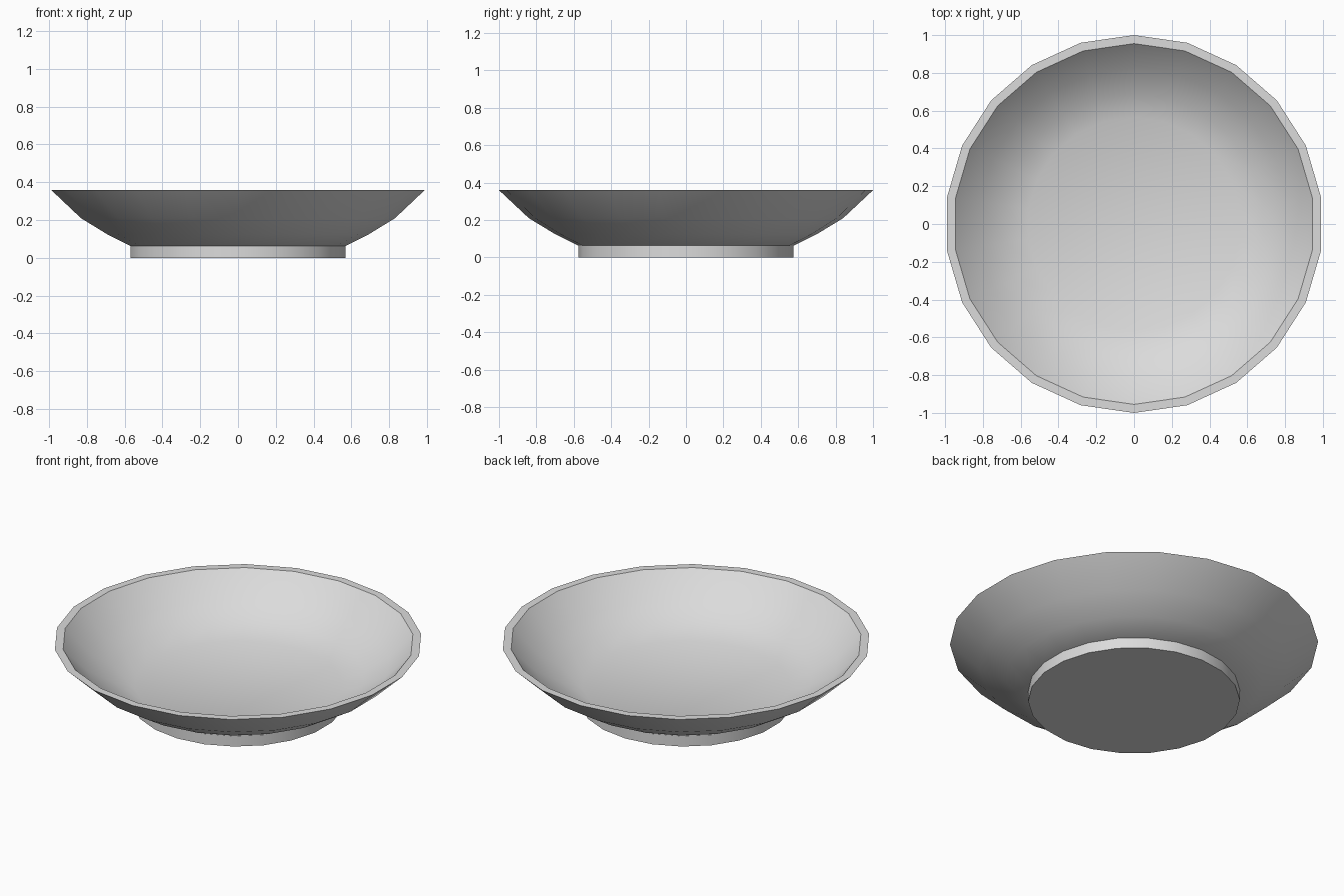
import bpy, bmesh
from math import sin, cos, pi, radians

SIDES = 22

old = bpy.data.objects.get("Cube")
if old:
    bpy.data.objects.remove(old, do_unlink=True)

# Single glazed grey
grey = bpy.data.materials.new("light_grey")
grey.use_nodes = True
colour = (0.71, 0.71, 0.71, 1)
grey.diffuse_color = colour
grey.node_tree.nodes["Principled BSDF"].inputs["Base Color"].default_value = colour


def lathe(name, profile):
    """Spin an (r, z) profile about z and close both ends with a flat disc."""
    bm = bmesh.new()
    angles = [pi / 2 + 2 * pi * i / SIDES for i in range(SIDES)]
    rings = [[bm.verts.new((r * cos(a), r * sin(a), z)) for a in angles]
             for r, z in profile]
    for low, high in zip(rings, rings[1:]):
        for i in range(SIDES):
            j = (i + 1) % SIDES
            bm.faces.new((low[i], low[j], high[j], high[i]))
    bm.faces.new(rings[0][::-1])
    bm.faces.new(rings[-1])
    bmesh.ops.recalc_face_normals(bm, faces=bm.faces)
    mesh = bpy.data.meshes.new(name)
    bm.to_mesh(mesh)
    bm.free()
    mesh.materials.append(grey)
    obj = bpy.data.objects.new(name, mesh)
    bpy.context.collection.objects.link(obj)
    bpy.ops.object.select_all(action='DESELECT')
    obj.select_set(True)
    bpy.context.view_layer.objects.active = obj
    bpy.ops.object.shade_smooth_by_angle(angle=radians(35))


# Dish: outer wall, flat rim, inner wall, flat floor
lathe("dish", [
    (0.575, 0.063), (0.70, 0.125), (0.84, 0.21), (1.0, 0.36),
    (0.955, 0.36), (0.825, 0.227), (0.69, 0.155), (0.565, 0.103),
])

# Solid foot under the dish
lathe("foot", [(0.575, 0), (0.575, 0.063)])
